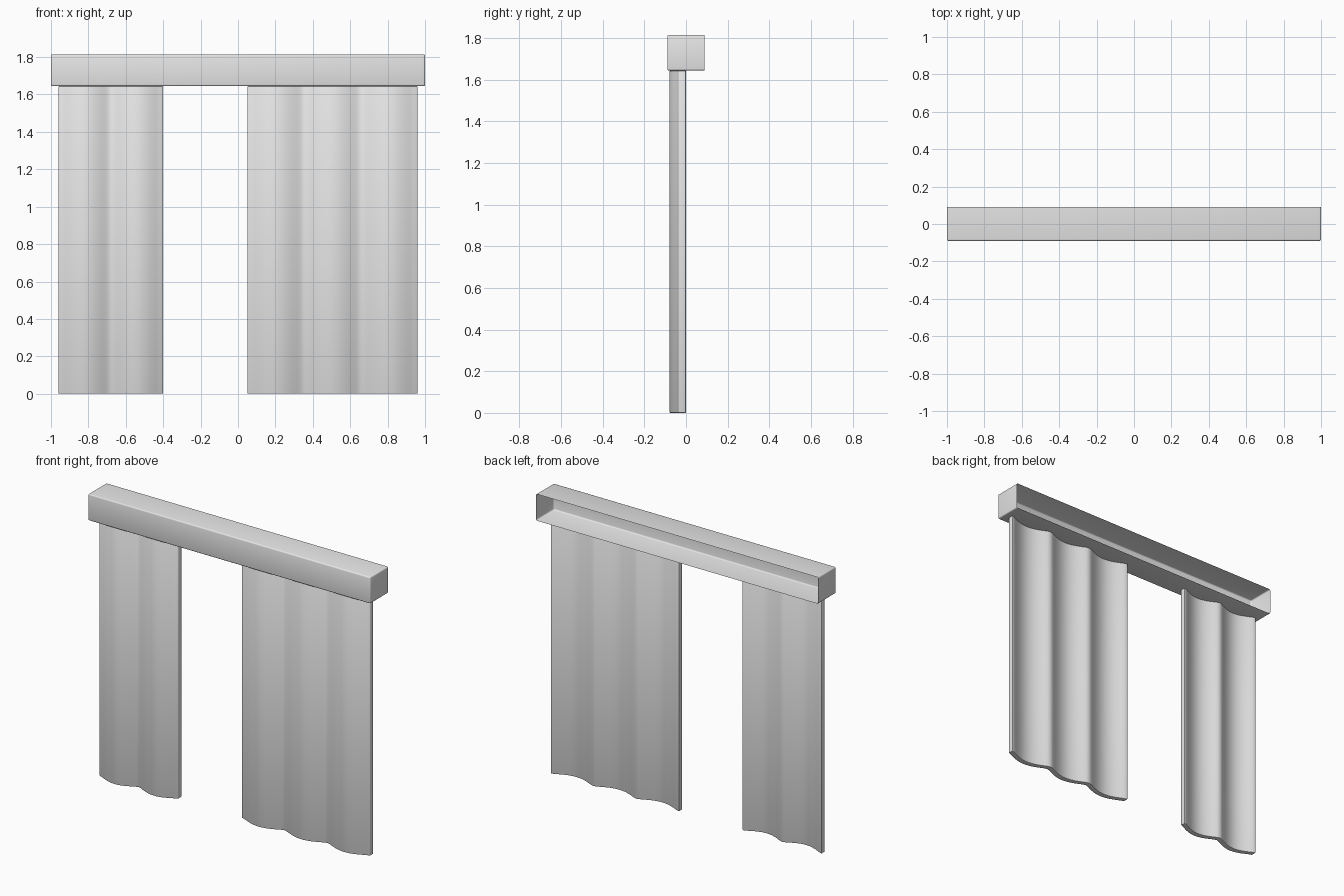
import bpy
import bmesh
import math

cube = bpy.data.objects.get("Cube")
if cube:
    bpy.data.objects.remove(cube, do_unlink=True)

# One plain colour
grey = bpy.data.materials.new("light_grey")
grey.use_nodes = True
grey.diffuse_color = (0.8, 0.8, 0.8, 1)
grey.node_tree.nodes["Principled BSDF"].inputs["Base Color"].default_value = (0.8, 0.8, 0.8, 1)

DROP = 1.645       # underside of the pelmet
TOP = 1.815
DEPTH = 0.18
CLOTH = 0.035      # cloth thickness
WAVE = 0.045       # depth of each fold


def finish(bm, name):
    bmesh.ops.recalc_face_normals(bm, faces=bm.faces)
    mesh = bpy.data.meshes.new(name)
    bm.to_mesh(mesh)
    bm.free()
    obj = bpy.data.objects.new(name, mesh)
    bpy.context.collection.objects.link(obj)
    mesh.materials.append(grey)
    bpy.ops.object.select_all(action='DESELECT')
    obj.select_set(True)
    bpy.context.view_layer.objects.active = obj
    bpy.ops.object.shade_smooth_by_angle(angle=math.radians(40))
    return obj


# Pelmet box: thin shell, open at the back, soft edges
def pelmet():
    bm = bmesh.new()
    bmesh.ops.create_cube(bm, size=1)
    bmesh.ops.scale(bm, vec=(2, DEPTH, TOP - DROP), verts=bm.verts)
    bmesh.ops.translate(bm, vec=(0, 0, (TOP + DROP) / 2), verts=bm.verts)
    back = [f for f in bm.faces if f.calc_center_median().y > DEPTH * 0.4]
    bmesh.ops.delete(bm, geom=back, context='FACES')
    edges = [e for e in bm.edges if len(e.link_faces) == 2]
    bmesh.ops.bevel(bm, geom=edges, offset=0.008, segments=3, profile=0.5, affect='EDGES')
    finish(bm, "pelmet_box")


# Curtain: scalloped strip of cloth raised to the pelmet
def curtain(name, x0, x1, folds):
    bm = bmesh.new()
    steps = folds * 16
    rows = []
    for i in range(steps + 1):
        t = i / steps
        x = x0 + (x1 - x0) * t
        s = math.sin(math.pi * folds * t)
        soft = 0.15
        bulge = (math.sqrt(s * s + soft * soft) - soft) / (math.sqrt(1 + soft * soft) - soft)
        y = -CLOTH - WAVE * bulge
        rows.append((bm.verts.new((x, y, 0)), bm.verts.new((x, y + CLOTH, 0))))
    for (a, b), (c, d) in zip(rows, rows[1:]):
        bm.faces.new((a, c, d, b))
    res = bmesh.ops.extrude_face_region(bm, geom=bm.faces[:])
    top = [v for v in res["geom"] if isinstance(v, bmesh.types.BMVert)]
    bmesh.ops.translate(bm, vec=(0, 0, DROP - 0.001), verts=top)
    bmesh.ops.recalc_face_normals(bm, faces=bm.faces)
    sharp = [e for e in bm.edges
             if len(e.link_faces) == 2 and e.calc_face_angle() > math.radians(50)]
    bmesh.ops.bevel(bm, geom=sharp, offset=0.004, segments=2, profile=0.5, affect='EDGES')
    finish(bm, name)


pelmet()
curtain("right_curtain", -0.96, -0.40, 2)
curtain("left_curtain", 0.05, 0.96, 3)
